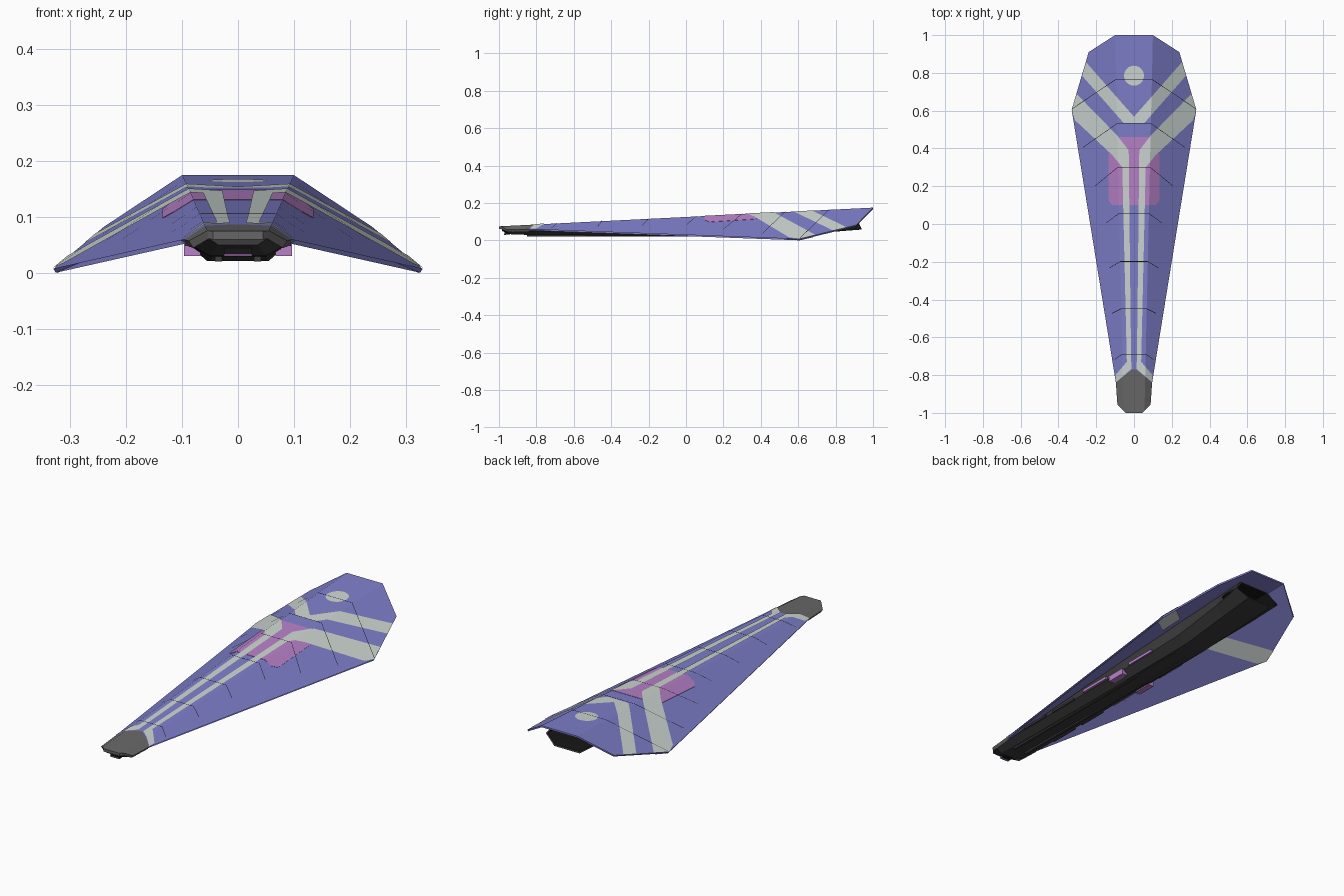
import bpy, bmesh, math
from mathutils import Vector

if "Cube" in bpy.data.objects:
    bpy.data.objects.remove(bpy.data.objects["Cube"])


def material(name, r, g, b):
    m = bpy.data.materials.new(name)
    m.diffuse_color = (r, g, b, 1)
    m.use_nodes = True
    m.node_tree.nodes["Principled BSDF"].inputs["Base Color"].default_value = m.diffuse_color
    return m


BLUE = material("blue_paint", .21, .21, .60)
PALE = material("pale_paint", .62, .68, .65)
PINK = material("pink_paint", .48, .22, .58)
GREY = material("nose_grey", .14, .14, .14)
DARK = material("dark_hull", .045, .045, .045)
BLACK = material("black_recess", .008, .008, .008)


def ridge(y):
    return .0775 + .0225 * y


def top(x, y):
    # flat deck falling to a planar slope on each side
    return .125 + .05 * y - .62 * max(0, abs(x) - ridge(y))


def finish(bm, name, mat):
    me = bpy.data.meshes.new(name)
    bm.to_mesh(me)
    bm.free()
    me.materials.append(mat)
    ob = bpy.data.objects.new(name, me)
    bpy.context.collection.objects.link(ob)
    return ob


def panel(name, pts, mat, lift=0.0, thick=0.0, mirror=True):
    """Flat outline split along the ridge, draped on the deck surface."""
    bm = bmesh.new()
    bm.faces.new([bm.verts.new((x, y, 0)) for x, y in pts])
    bmesh.ops.triangulate(bm, faces=bm.faces[:])
    for s in (1, -1):
        bmesh.ops.bisect_plane(bm, geom=bm.verts[:] + bm.edges[:] + bm.faces[:],
                               plane_co=(s * ridge(0), 0, 0),
                               plane_no=(s, -.0225, 0), dist=1e-6)
    for f in bm.faces:
        f.normal_update()
        if f.normal.z < 0:
            f.normal_flip()
    for v in bm.verts:
        v.co.z = top(v.co.x, v.co.y) + lift
    ob = finish(bm, name, mat)
    if mirror:
        ob.modifiers.new("mirror", 'MIRROR').use_clip = True
    if thick:
        sol = ob.modifiers.new("thickness", 'SOLIDIFY')
        sol.thickness, sol.offset = thick, -1
    return ob


# upper shell and nose cap
panel("upper_shell", [(0, -.77), (.012, -.77), (.096, -.84), (.145, 0), (.33, .605),
                      (.24, .91), (.10, 1), (0, 1)], BLUE, 0, .008)
panel("nose_cap", [(0, -1), (.045, -1), (.088, -.955), (.096, -.84), (.012, -.77),
                   (0, -.77)], GREY, 0, .015)

# painted stripes and cockpit panel
panel("canopy_panel", [(0, .10), (.115, .10), (.135, .125), (.135, .37), (.10, .46),
                       (0, .46)], PINK, .0015, .002)
panel("rear_v_stripe", [(0, .535), (.055, .535), (.275, .785), (.255, .858),
                        (.03, .568), (0, .568)], PALE, .001)
panel("long_stripe", [(.305, .69), (.33, .605), (.313, .55), (.115, .365), (.062, .30),
                      (.038, -.73), (.098, -.80), (.096, -.838), (.014, -.768),
                      (.018, -.5), (.028, .39), (.09, .47)], PALE, .0028)
panel("rear_disc", [(.053 * math.cos(a * math.tau / 24), .785 + .053 * math.sin(a * math.tau / 24))
                    for a in range(24)], PALE, .001, mirror=False)

# thin panel seams: across the deck, then swept to the edge
W = .003
for i, (y, ex, ey) in enumerate([(.765, .328, .608), (.53, .269, .405), (.30, .206, .20),
                                 (.055, .146, .005), (-.20, .131, -.235),
                                 (-.45, .117, -.475), (-.69, .104, -.72)]):
    r = ridge(y)
    panel(f"panel_seam_{i + 1}", [(0, y), (r, y), (ex, ey), (ex, ey + W), (r, y + W),
                                  (0, y + W)], BLACK, .0032)

# lower hull: hexagonal sections (y, bottom half width, bottom z, side half width, side z)
bm = bmesh.new()
rings = []
for y, b, bz, m, mz in [(-.985, .035, .05, .05, .06), (-.93, .05, .031, .085, .05),
                        (-.8, .05, .029, .088, .05), (0, .05, .024, .09, .052),
                        (.45, .055, .021, .095, .06), (.75, .065, .043, .115, .08),
                        (.94, .07, .058, .13, .10)]:
    t = min(.08, m * .9, ridge(y))
    tz = max(top(t, y) - .009, mz + .002)
    half = [(b, bz), (m, mz), (t, tz)]
    ring = half + [(-x, z) for x, z in reversed(half)]
    rake = .44 if y > .9 else 0
    rings.append([bm.verts.new((x, y - rake * (z - bz), z)) for x, z in ring])
for a, c in zip(rings, rings[1:]):
    for i in range(6):
        j = (i + 1) % 6
        bm.faces.new((a[i], a[j], c[j], c[i]))
bm.faces.new(rings[0])
rear = bm.faces.new(rings[-1])
bmesh.ops.recalc_face_normals(bm, faces=bm.faces[:])
# hollow exhaust
bmesh.ops.inset_region(bm, faces=[rear], thickness=.008)
ext = bmesh.ops.extrude_discrete_faces(bm, faces=[rear])["faces"][0]
ext.material_index = 1
for e in ext.edges:
    for f in e.link_faces:
        f.material_index = 1
for v in ext.verts:
    v.co.y -= .12
hull = finish(bm, "lower_hull", DARK)
hull.data.materials.append(BLACK)


def box(name, loc, size, mat, mirror=False):
    bm = bmesh.new()
    bmesh.ops.create_cube(bm, size=1)
    for v in bm.verts:
        v.co = Vector(loc) + Vector([a * b for a, b in zip(v.co, size)])
    ob = finish(bm, name, mat)
    if mirror:
        ob.modifiers.new("mirror", 'MIRROR')
    return ob


# front intake and keel rails
box("front_intake", (0, -.955, .041), (.05, .03, .02), BLACK)
box("intake_sill", (0, -.968, .032), (.05, .012, .004), PINK)
box("keel_rail", (.035, -.25, .025), (.012, 1.2, .01), DARK, True)

# side pods and coloured strips under the shell
box("side_pod", (.082, -.02, .045), (.03, .10, .03), PINK, True)
for i, (y, n) in enumerate([(-.18, .17), (.16, .17)]):
    box(f"side_strip_{i + 1}", (.091, y, .062), (.016, n, .014), PINK, True)
for i, y in enumerate((-.42, -.63)):
    box(f"side_rail_{i + 1}", (.089, y, .053), (.012, .16, .01), DARK, True)

# pale underside band below each wing
pale = panel("wing_under_band", [(.305, .68), (.325, .605), (.31, .55), (.13, .37),
                                 (.12, .49)], PALE, -.0108)
